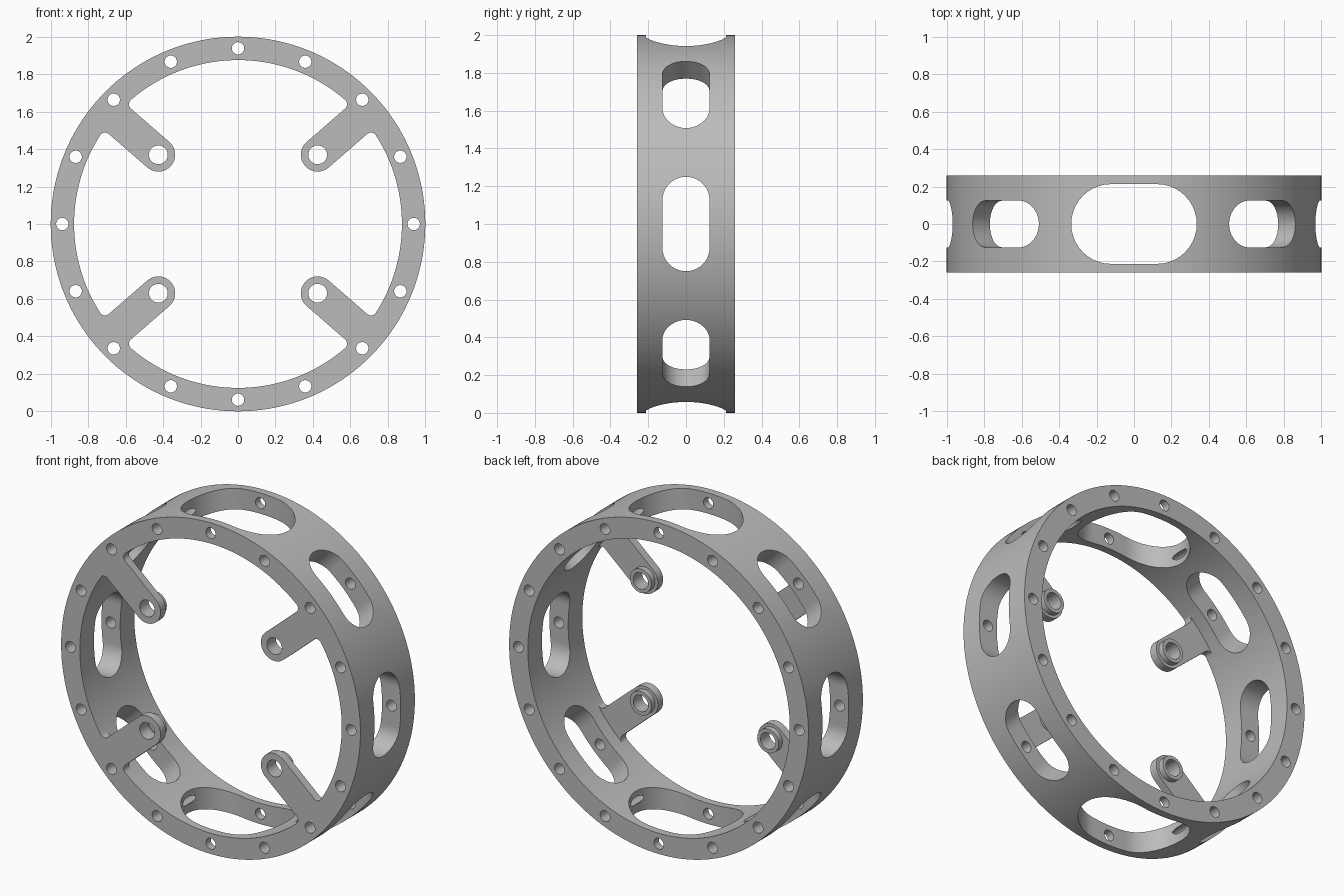
import bpy, bmesh
from math import sin, cos, pi, radians, sqrt, atan2
from mathutils import Vector

if "Cube" in bpy.data.objects:
    bpy.data.objects.remove(bpy.data.objects["Cube"])

R_OUT, R_IN, HALF = 1.0, 0.875, 0.26        # ring
TIP, ARM_W, FILLET = 0.5635, 0.09, 0.03     # arms
ARM_T, BOSS_T = 0.05, 0.035
FRONT = -HALF
CENTRE = Vector((0, 0, 1))
Y = Vector((0, 1, 0))
ARM_ANGLES = [radians(a) for a in (41, 139, 221, 319)]


def radial(t):
    return Vector((cos(t), 0, sin(t)))


def tangent(t):
    return Vector((-sin(t), 0, cos(t)))


def arc(cx, cy, r, a0, a1, n):
    return [(cx + r * cos(a0 + (a1 - a0) * i / n), cy + r * sin(a0 + (a1 - a0) * i / n))
            for i in range(n + 1)]


def circle(r, n, cx=0):
    return arc(cx, 0, r, 0, 2 * pi, n)[:-1]


def prism(bm, outline, u, v, axis, start, end):
    """Extrude a 2D outline in the (u, v) plane along an axis."""
    low, high = ([bm.verts.new(CENTRE + u * a + v * b + axis * d) for a, b in outline]
                 for d in (start, end))
    n = len(outline)
    bm.faces.new(low)
    bm.faces.new(high)
    for i in range(n):
        j = (i + 1) % n
        bm.faces.new((low[i], low[j], high[j], high[i]))


def make(name, bm):
    bmesh.ops.recalc_face_normals(bm, faces=bm.faces[:])
    mesh = bpy.data.meshes.new(name)
    bm.to_mesh(mesh)
    bm.free()
    obj = bpy.data.objects.new(name, mesh)
    bpy.context.collection.objects.link(obj)
    return obj


def combine(target, other, operation):
    mod = target.modifiers.new("combine", 'BOOLEAN')
    mod.operation, mod.solver, mod.object = operation, 'EXACT', other
    bpy.context.view_layer.objects.active = target
    bpy.ops.object.modifier_apply(modifier=mod.name)
    bpy.data.objects.remove(other)


# Ring: solid disc with its bore removed
bm = bmesh.new()
prism(bm, circle(R_OUT, 160), radial(0), tangent(0), Y, -HALF, HALF)
ring = make("ring_frame", bm)
bm = bmesh.new()
prism(bm, circle(R_IN, 160), radial(0), tangent(0), Y, -0.4, 0.4)
combine(ring, make("bore_cutter", bm), 'DIFFERENCE')

# Arms: rounded tip, straight sides, filleted into the ring
fv = ARM_W + FILLET
fu = sqrt((R_IN - FILLET) ** 2 - fv ** 2)
side = arc(fu, fv, FILLET, -pi / 2, atan2(fv, fu), 8)
root = (R_IN + 0.012) / R_IN
side.append((side[-1][0] * root, side[-1][1] * root))
tip = arc(TIP, 0, ARM_W, pi / 2, 3 * pi / 2, 24)
a = atan2(side[-1][1], side[-1][0])
end = arc(0, 0, R_IN * root, -a, a, 10)[1:-1]
outline = tip + [(x, -y) for x, y in side] + end + side[::-1]
bm = bmesh.new()
for t in ARM_ANGLES:
    prism(bm, outline, radial(t), tangent(t), Y, FRONT, FRONT + ARM_T)
combine(ring, make("arms", bm), 'UNION')

# Raised bosses behind the arm tips
bm = bmesh.new()
for t in ARM_ANGLES:
    prism(bm, circle(0.072, 32, TIP), radial(t), tangent(t), Y,
          FRONT + ARM_T / 2, FRONT + ARM_T + BOSS_T)
combine(ring, make("bosses", bm), 'UNION')

# Rounded slots through the wall; top and bottom ones are larger
bm = bmesh.new()
for k in range(8):
    t = k * pi / 4
    r, flat = (0.213, 0.122) if k in (2, 6) else (0.125, 0.125)
    slot = arc(flat, 0, r, -pi / 2, pi / 2, 20) + arc(-flat, 0, r, pi / 2, 3 * pi / 2, 20)
    prism(bm, slot, tangent(t), Y, radial(t), 0.75, 1.2)
combine(ring, make("slot_cutter", bm), 'DIFFERENCE')

# Bolt holes round the rim and through the arm tips
bm = bmesh.new()
for k in range(16):
    t = k * pi / 8
    prism(bm, circle(0.033, 24, 0.938), radial(t), tangent(t), Y, -0.4, 0.4)
for t in ARM_ANGLES:
    prism(bm, circle(0.05, 32, TIP), radial(t), tangent(t), Y, -0.4, 0.4)
combine(ring, make("hole_cutter", bm), 'DIFFERENCE')

# Single grey finish
grey = bpy.data.materials.new("plain_grey")
grey.use_nodes = True
colour = (0.5, 0.5, 0.5, 1)
grey.diffuse_color = colour
grey.node_tree.nodes["Principled BSDF"].inputs["Base Color"].default_value = colour
ring.data.materials.clear()
ring.data.materials.append(grey)
for p in ring.data.polygons:
    p.material_index = 0

bpy.ops.object.select_all(action='DESELECT')
ring.select_set(True)
bpy.context.view_layer.objects.active = ring
bpy.ops.object.shade_smooth_by_angle(angle=radians(30))
